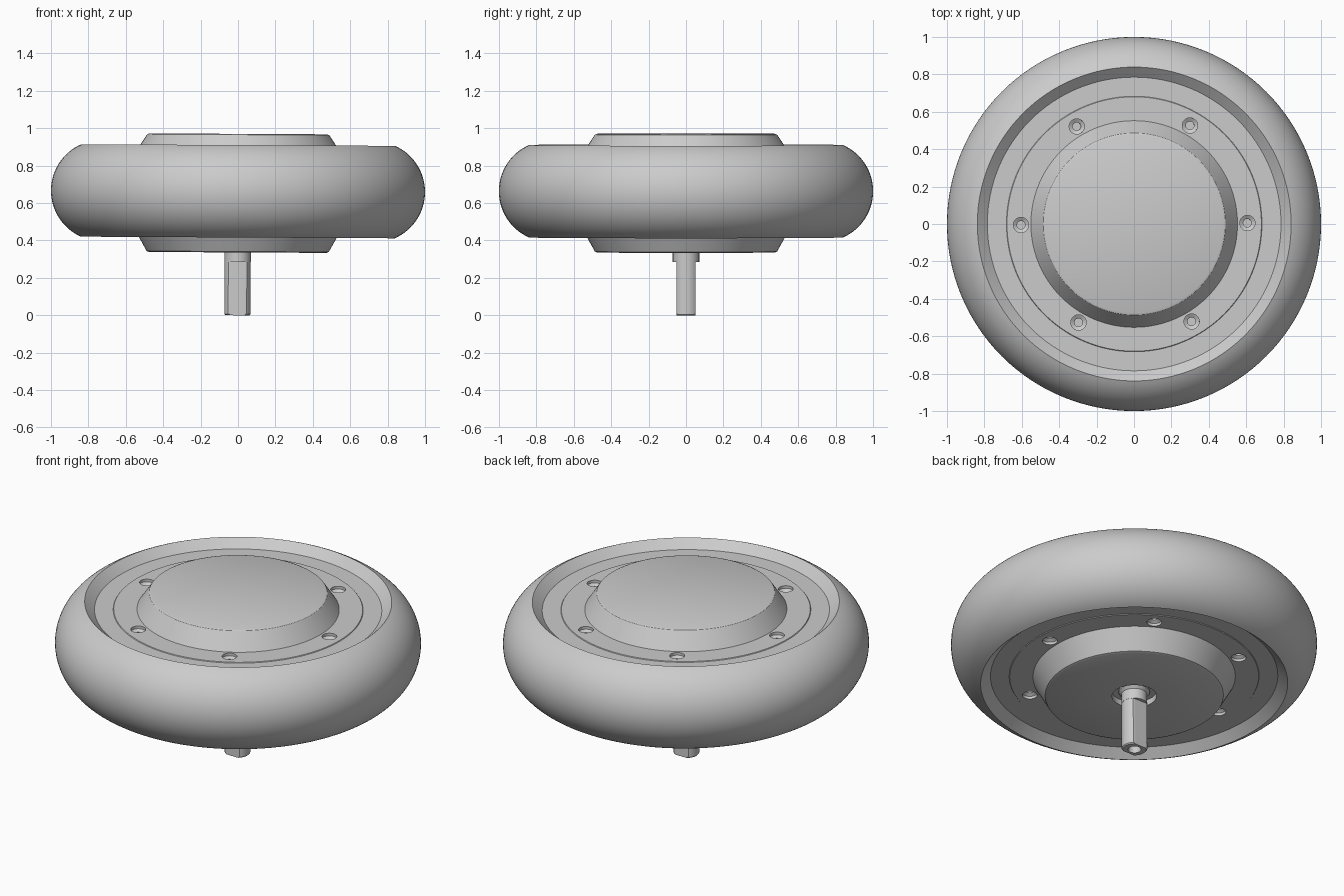
import bpy, bmesh
from math import sin, cos, pi, radians, asin
from mathutils import Matrix, Vector

cube = bpy.data.objects.get("Cube")
if cube:
    bpy.data.objects.remove(cube, do_unlink=True)

grey = bpy.data.materials.new("plain_grey")
grey.use_nodes = True
colour = (0.6, 0.6, 0.6, 1)
grey.diffuse_color = colour
grey.node_tree.nodes["Principled BSDF"].inputs["Base Color"].default_value = colour

MID = 0.663          # height of the wheel's middle plane
TILT = (Matrix.Translation((0, 0, MID)) @ Matrix.Rotation(radians(0.3), 4, "Y")
        @ Matrix.Translation((0, 0, -MID)))


def lathe(name, profile, steps=128, closed=False, at=(0, 0), flat=None):
    """Turn (radius, z) points about a vertical axis; flat clamps y for milled sides."""
    bm = bmesh.new()
    rings = []
    for r, z in profile:
        if r == 0:
            rings.append([bm.verts.new((at[0], at[1], z))] * steps)
            continue
        ring = []
        for i in range(steps):
            a = 2 * pi * i / steps
            y = r * sin(a)
            if flat:
                y = max(-flat, min(flat, y))
            ring.append(bm.verts.new((at[0] + r * cos(a), at[1] + y, z)))
        rings.append(ring)
    pairs = list(zip(rings, rings[1:]))
    if closed:
        pairs.append((rings[-1], rings[0]))
    for low, high in pairs:
        for i in range(steps):
            j = (i + 1) % steps
            corners = dict.fromkeys((low[i], low[j], high[j], high[i]))
            bm.faces.new(corners)
    bmesh.ops.recalc_face_normals(bm, faces=bm.faces)
    mesh = bpy.data.meshes.new(name)
    bm.to_mesh(mesh)
    bm.free()
    mesh.materials.append(grey)
    obj = bpy.data.objects.new(name, mesh)
    bpy.context.collection.objects.link(obj)
    return obj


def mirrored(profile):
    """Continue an upper half profile below the middle plane."""
    return profile + [(r, 2 * MID - z) for r, z in reversed(profile)]


# Tyre: bulging tread with sloped inner lips
bulge = 0.27
end = asin(0.247 / bulge)
tread = [(0.73 + bulge * cos(end * k / 16), MID + bulge * sin(end * k / 16))
         for k in range(-16, 17)]
lip = [(0.785, 0.862), (0.76, 0.80)]
tyre = lathe("tyre", tread + mirrored(lip), closed=True)

# Wheel disc with a slightly raised inner ring on both sides
disc = lathe("wheel_disc", mirrored([(0, 0.866), (0.68, 0.866), (0.683, 0.862), (0.80, 0.862)]))

# Countersunk screw holes around the hub, on both sides
for k in range(6):
    a = k * pi / 3 + radians(0.5)
    spot = (0.605 * cos(a), 0.605 * sin(a))
    for side in (1, -1):
        shape = [(0, 0.80), (0.022, 0.80), (0.022, 0.838), (0.041, 0.85), (0.041, 0.90), (0, 0.90)]
        cutter = lathe("hole_cutter", [(r, MID + side * (z - MID)) for r, z in shape], 24, at=spot)
        cutter.hide_render = True
        cut = disc.modifiers.new("screw_hole", "BOOLEAN")
        cut.operation = "DIFFERENCE"
        cut.solver = "EXACT"
        cut.object = cutter
        bpy.ops.object.select_all(action="DESELECT")
        bpy.context.view_layer.objects.active = disc
        disc.select_set(True)
        bpy.ops.object.modifier_apply(modifier=cut.name)
        bpy.data.objects.remove(cutter, do_unlink=True)

# Hub caps: a closed one on top, one with a shaft recess below
top_cap = lathe("top_hub_cap", [(0, 0.97), (0.475, 0.97), (0.487, 0.965), (0.555, 0.862),
                                (0.555, 0.84), (0, 0.84)])
bottom_cap = lathe("bottom_hub_cap", [(0, 0.37), (0.122, 0.37), (0.122, 0.336), (0.475, 0.336),
                                      (0.487, 0.341), (0.555, 0.464), (0.555, 0.49), (0, 0.49)])

# Axle: round collar, then a shaft with two flats and a centre hole in its end
collar = lathe("axle_collar", [(0, 0.38), (0.085, 0.38), (0.085, 0.36), (0.071, 0.345),
                               (0.071, 0.284), (0, 0.284)], 48)
shaft = lathe("axle_shaft", [(0, 0.29), (0.07, 0.29), (0.07, 0.006), (0.064, 0), (0.036, 0),
                             (0.03, 0.05), (0, 0.06)], 48, flat=0.051)

# Shared finish: slight lean and smooth shading with sharp edges kept
for obj in (tyre, disc, top_cap, bottom_cap, collar, shaft):
    obj.data.transform(TILT)
    bpy.ops.object.select_all(action="DESELECT")
    bpy.context.view_layer.objects.active = obj
    obj.select_set(True)
    bpy.ops.object.shade_smooth_by_angle(angle=radians(25))
